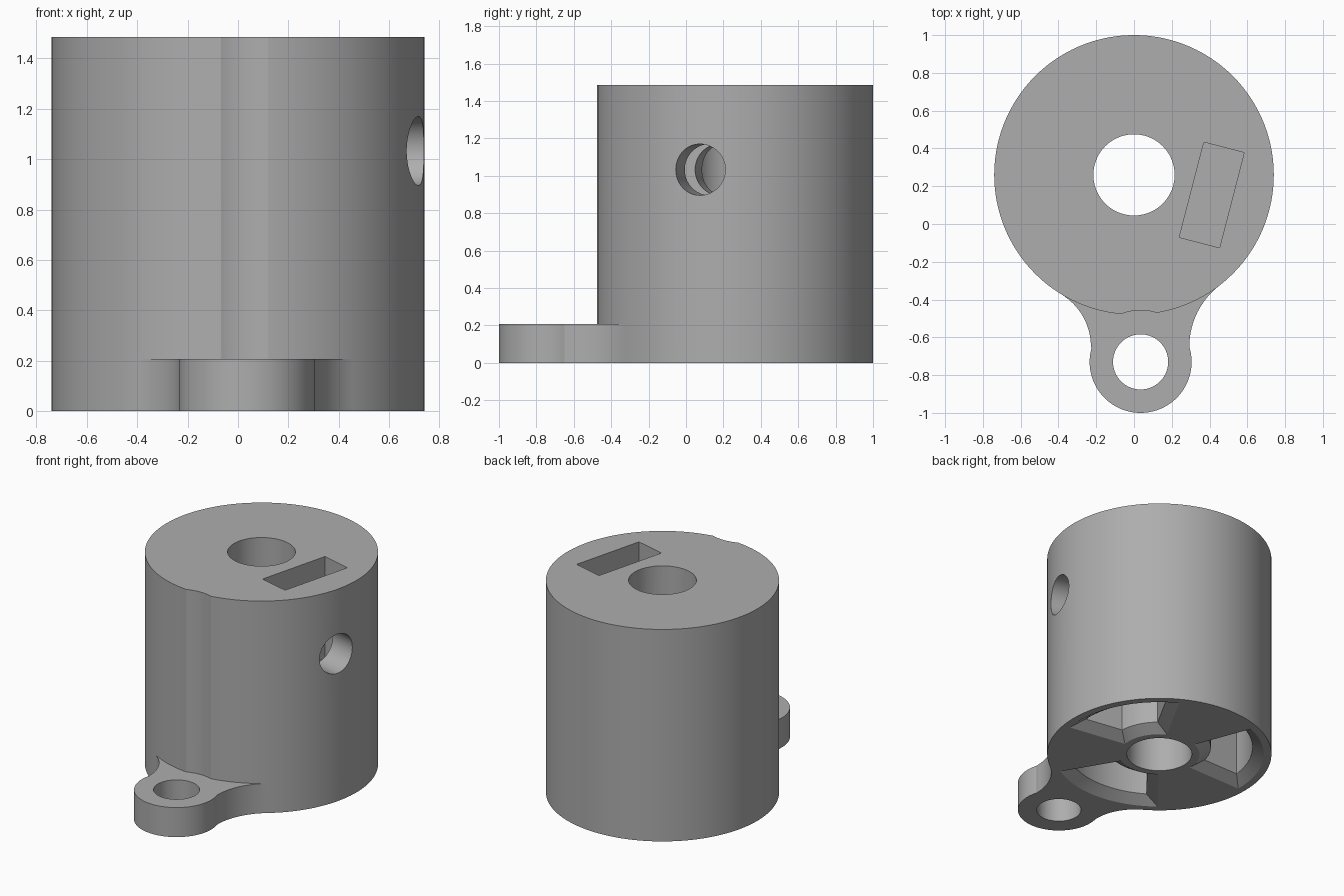
import bpy, bmesh
from math import radians, sin, cos, asin, atan2, pi
from mathutils import Matrix, Vector

cube = bpy.data.objects.get("Cube")
if cube:
    bpy.data.objects.remove(cube, do_unlink=True)

CY, R, H = 0.26, 0.74, 1.485          # main barrel
TAB = Vector((0.035, -0.73, 0))       # screw tab centre
TAB_R, TAB_H = 0.27, 0.207
HOLE_ANGLE = radians(-14.5)           # side screw direction

grey = bpy.data.materials.new("plain_grey")
grey.use_nodes = True
grey.diffuse_color = (0.42, 0.42, 0.42, 1)
grey.node_tree.nodes["Principled BSDF"].inputs["Base Color"].default_value = grey.diffuse_color


def make(name, bm):
    bmesh.ops.recalc_face_normals(bm, faces=bm.faces)
    mesh = bpy.data.meshes.new(name)
    bm.to_mesh(mesh)
    bm.free()
    obj = bpy.data.objects.new(name, mesh)
    bpy.context.collection.objects.link(obj)
    mesh.materials.append(grey)
    return obj


def loft(name, rings):
    """Solid skinned through rings of equal point count, capped at both ends."""
    bm = bmesh.new()
    loops = [[bm.verts.new(p) for p in ring] for ring in rings]
    n = len(loops[0])
    for a, b in zip(loops, loops[1:]):
        for i in range(n):
            j = (i + 1) % n
            bm.faces.new((a[i], a[j], b[j], b[i]))
    bm.faces.new(loops[0])
    bm.faces.new(loops[-1])
    return make(name, bm)


def prism(name, outline, z0, z1):
    return loft(name, [[(x, y, z) for x, y in outline] for z in (z0, z1)])


def disc(name, x, y, r, z0, z1, n=96):
    pts = [(x + r * cos(2 * pi * i / n), y + r * sin(2 * pi * i / n)) for i in range(n)]
    return prism(name, pts, z0, z1)


def combine(target, tool, operation):
    mod = target.modifiers.new(operation.lower(), 'BOOLEAN')
    mod.operation, mod.object, mod.solver = operation, tool, 'EXACT'
    bpy.context.view_layer.objects.active = target
    bpy.ops.object.modifier_apply(modifier=mod.name)
    bpy.data.objects.remove(tool, do_unlink=True)


def flare(side, neck, y=-0.65, steps=16):
    """Concave arc from the tab neck, tangent to the barrel."""
    dy = CY - y
    rad = (neck ** 2 + dy ** 2 - R ** 2) / (2 * (R - neck))
    end = atan2(dy, neck + rad)
    return [(side * (neck + rad - rad * cos(end * i / steps)),
             y + rad * sin(end * i / steps)) for i in range(steps + 1)]


def pocket(centre, steps=20):
    """Underside sector pocket with a chamfered mouth."""
    rings = []
    for z, inset in ((-0.05, 0), (0, 0), (0.05, 0.075), (0.6, 0.075)):
        ring = []
        for r, direction in ((0.265 + inset, 1), (0.69 - inset, -1)):
            half = radians(35) - asin(inset / r)
            for i in range(steps + 1):
                a = centre + direction * half * (2 * i / steps - 1)
                ring.append((r * cos(a), CY + r * sin(a), z))
        rings.append(ring)
    return loft("pocket_cutter", rings)


# Barrel, relieved above the tab for the screw head
body = disc("mounting_barrel", 0, CY, R, 0, H, 192)
combine(body, disc("head_clearance", TAB.x, TAB.y, 0.273, TAB_H, H + 0.1), 'DIFFERENCE')

# Screw tab with flared neck
neck = [(-0.2, TAB.y), (0.26, TAB.y)] + flare(1, 0.293) + [(0, -0.15)] + flare(-1, 0.228)[::-1]
combine(body, prism("tab_neck", neck, 0, TAB_H), 'UNION')
combine(body, disc("tab_end", TAB.x, TAB.y, TAB_R, 0, TAB_H), 'UNION')
combine(body, disc("tab_hole", TAB.x, TAB.y, 0.146, -0.1, TAB_H + 0.1), 'DIFFERENCE')

# Underside pockets
for k in range(3):
    combine(body, pocket(radians(26 + 120 * k)), 'DIFFERENCE')

# Central bore
combine(body, disc("bore", 0, CY, 0.215, -0.1, H + 0.1), 'DIFFERENCE')

# Nut slot in the top
turn = Matrix.Translation((0, CY, 0)) @ Matrix.Rotation(HOLE_ANGLE, 4, 'Z')
slot = prism("nut_slot", [(0.315, -0.26), (0.535, -0.26), (0.535, 0.26), (0.315, 0.26)], 0.77, H + 0.1)
slot.data.transform(turn)
combine(body, slot, 'DIFFERENCE')

# Side screw hole, through the slot into the bore
hole = disc("side_hole", 0, 0, 0.137, 0, 1, 64)
hole.data.transform(turn @ Matrix.Translation((0, 0, 1.033)) @ Matrix.Rotation(pi / 2, 4, 'Y'))
combine(body, hole, 'DIFFERENCE')

# Smooth curved walls, crisp edges
bpy.ops.object.select_all(action='DESELECT')
body.select_set(True)
bpy.context.view_layer.objects.active = body
bpy.ops.object.shade_smooth_by_angle(angle=radians(25))
